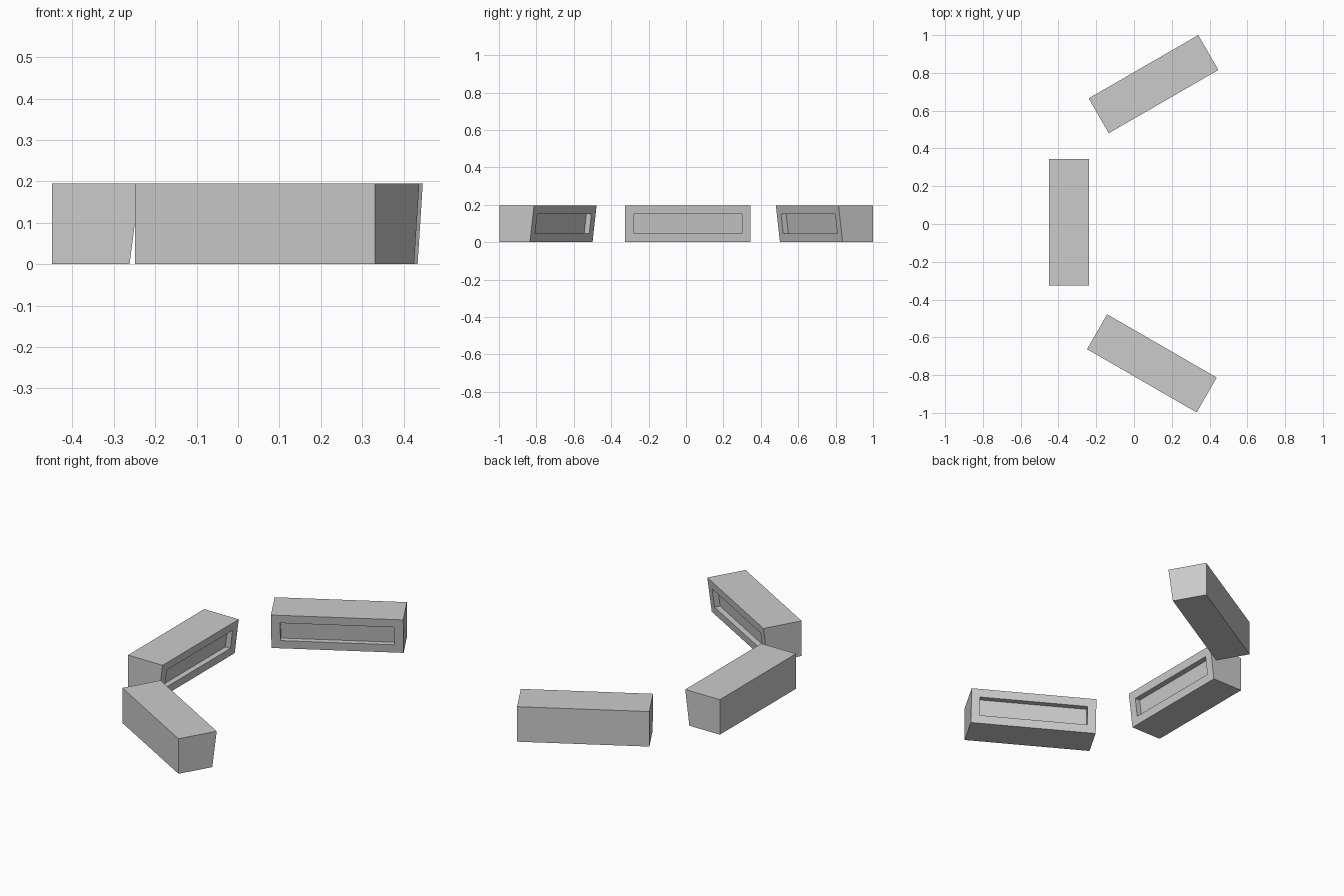
import bpy, bmesh
from math import radians
from mathutils import Vector

if "Cube" in bpy.data.objects:
    bpy.data.objects.remove(bpy.data.objects["Cube"])

LENGTH, HEIGHT = 0.67, 0.195
TOP_DEPTH, BOTTOM_DEPTH = 0.213, 0.188
BORDER, RECESS = 0.046, 0.031


def block(name, x, y, angle):
    """Block whose sloped, recessed face points along local +x."""
    bm = bmesh.new()
    profile = [(0, 0), (BOTTOM_DEPTH, 0), (TOP_DEPTH, HEIGHT), (0, HEIGHT)]
    end = bm.faces.new([bm.verts.new((px, -LENGTH / 2, pz)) for px, pz in profile])
    ext = bmesh.ops.extrude_face_region(bm, geom=[end])
    verts = [g for g in ext["geom"] if isinstance(g, bmesh.types.BMVert)]
    bmesh.ops.translate(bm, verts=verts, vec=(0, LENGTH, 0))
    bmesh.ops.recalc_face_normals(bm, faces=bm.faces[:])

    # Recessed panel in the sloped face
    face = max(bm.faces, key=lambda f: f.normal.x)
    bmesh.ops.inset_region(bm, faces=[face], thickness=BORDER, use_even_offset=True)
    panel = bmesh.ops.extrude_discrete_faces(bm, faces=[face])["faces"][0]
    bmesh.ops.translate(bm, verts=panel.verts[:], vec=Vector((-RECESS, 0, 0)))
    bmesh.ops.recalc_face_normals(bm, faces=bm.faces[:])

    mesh = bpy.data.meshes.new(name)
    bm.to_mesh(mesh)
    bm.free()
    obj = bpy.data.objects.new(name, mesh)
    obj.location = (x, y, 0)
    obj.rotation_euler.z = radians(angle)
    bpy.context.collection.objects.link(obj)


# Three blocks in an open ring, panels facing inwards
block("middle_block", -0.45, 0.01, 0)
block("front_block", 0.0415, -0.83, 60)
block("back_block", 0.05, 0.8325, -60)
